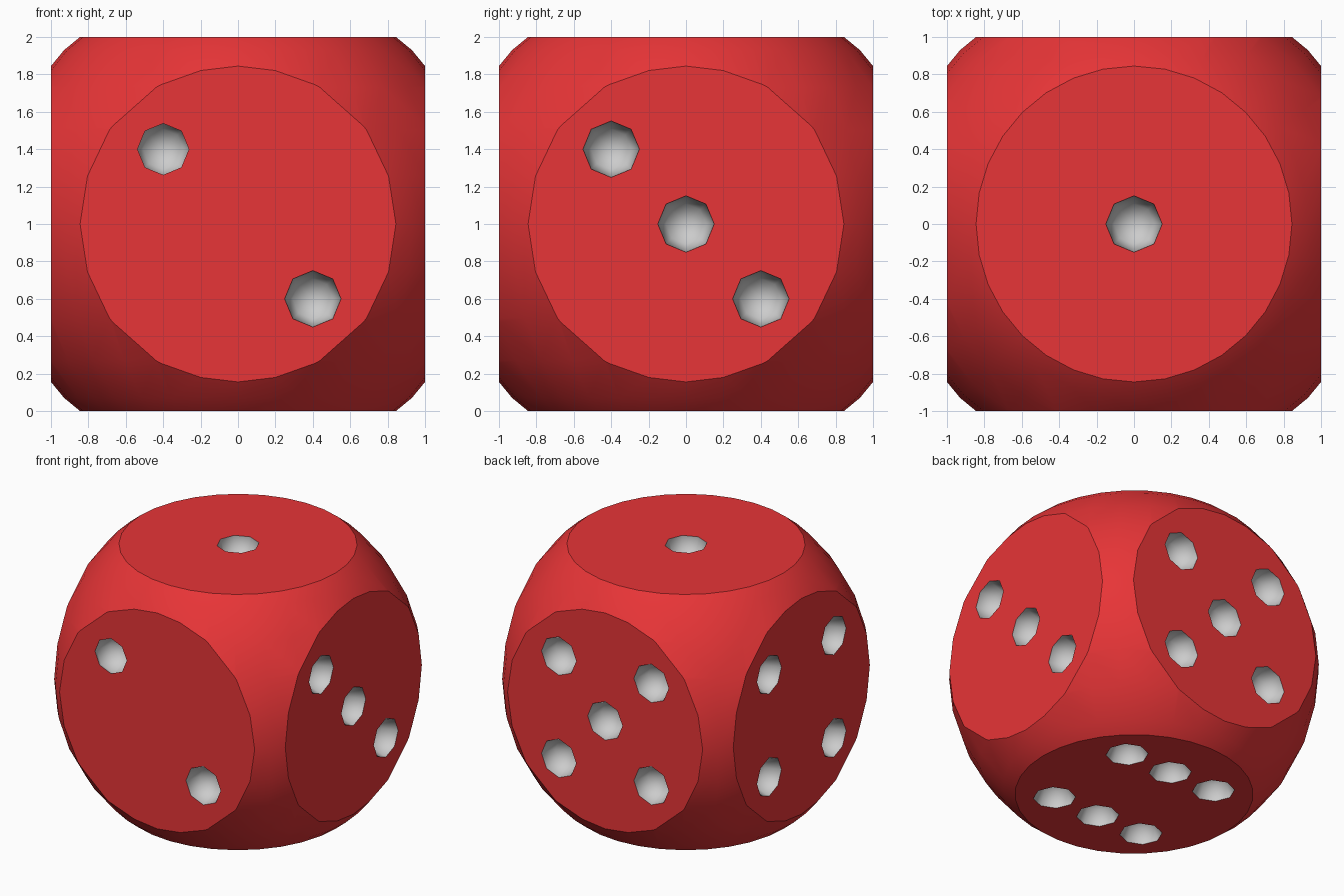
import bpy, bmesh, math
from mathutils import Matrix, Vector

if "Cube" in bpy.data.objects:
    bpy.data.objects.remove(bpy.data.objects["Cube"])

R_BALL, R_PIP, P = 1.315, 0.152, 0.4


def material(name, rgb):
    m = bpy.data.materials.new(name)
    m.diffuse_color = (*rgb, 1)
    m.use_nodes = True
    m.node_tree.nodes["Principled BSDF"].inputs["Base Color"].default_value = m.diffuse_color
    return m


def add_object(name, bm):
    me = bpy.data.meshes.new(name)
    bm.to_mesh(me)
    bm.free()
    ob = bpy.data.objects.new(name, me)
    bpy.context.collection.objects.link(ob)
    ob.data.materials.append(red)
    ob.data.materials.append(grey)
    return ob


def boolean(target, cutter, op):
    mod = target.modifiers.new(op.lower(), 'BOOLEAN')
    mod.object, mod.operation, mod.solver = cutter, op, 'EXACT'
    cutter.hide_render = True
    bpy.context.view_layer.objects.active = target
    bpy.ops.object.modifier_apply(modifier=mod.name)
    bpy.data.objects.remove(cutter)


red = material("red_body", (0.8, 0.035, 0.038))
grey = material("pip_grey", (0.8, 0.8, 0.8))

# Body: cube rounded off by a sphere
bm = bmesh.new()
bmesh.ops.create_cube(bm, size=2)
die = add_object("die", bm)
bm = bmesh.new()
bmesh.ops.create_uvsphere(bm, u_segments=32, v_segments=16, radius=R_BALL)
boolean(die, add_object("rounding_ball", bm), 'INTERSECT')

# Pips: (face normal, horizontal axis, vertical axis, pip positions)
X, Y, Z = Vector((1, 0, 0)), Vector((0, 1, 0)), Vector((0, 0, 1))
four = [(a, b) for a in (-P, P) for b in (-P, P)]
faces = [
    (Z, X, Y, [(0, 0)]),
    (-Y, X, Z, [(-P, P), (P, -P)]),
    (X, Y, Z, [(-P, P), (0, 0), (P, -P)]),
    (-X, -Y, Z, four),
    (Y, -X, Z, four + [(0, 0)]),
    (-Z, X, -Y, [(a, b) for a in (-P, 0, P) for b in (-P, P)]),
]
bm = bmesh.new()
for n, h, v, spots in faces:
    for a, b in spots:
        # one pip of the two sits slightly deeper
        depth = 0.035 if len(spots) == 2 and a < 0 else 0.003
        mat = Matrix((h, v, n)).transposed().to_4x4()
        mat.translation = n * (1 - depth) + h * a + v * b
        bmesh.ops.create_uvsphere(bm, u_segments=8, v_segments=4,
                                  radius=R_PIP, matrix=mat)
for f in bm.faces:
    f.material_index = 1
bmesh.ops.recalc_face_normals(bm, faces=bm.faces[:])
boolean(die, add_object("pip_cutter", bm), 'DIFFERENCE')

# Smooth shading, sharp round the flat faces and the pip rims
bm = bmesh.new()
bm.from_mesh(die.data)
for f in bm.faces:
    f.smooth = True
for e in bm.edges:
    if len(e.link_faces) == 2:
        f, g = e.link_faces
        body = f.material_index == 0 and g.material_index == 0
        e.smooth = (f.material_index == g.material_index and
                    not (body and e.calc_face_angle(0) > math.radians(25)))
bmesh.ops.translate(bm, verts=bm.verts, vec=(0, 0, 1))
bm.to_mesh(die.data)
bm.free()
